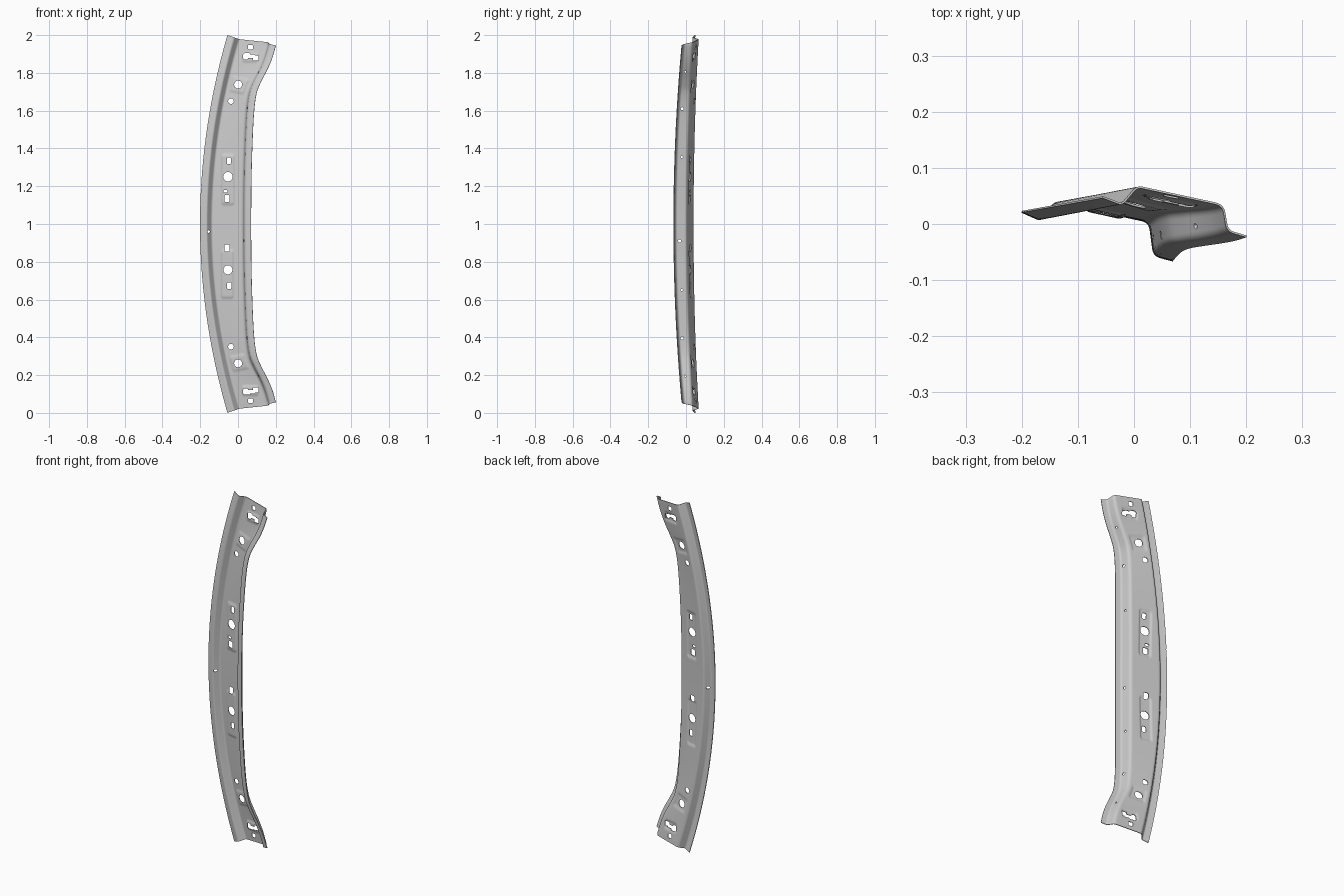
import bpy, bmesh, math
from mathutils import Vector

if "Cube" in bpy.data.objects:
    bpy.data.objects.remove(bpy.data.objects["Cube"])

NZ, SEG = 280, 6          # rows along the length, samples per corner
WEB = 36                  # samples across the web


def smooth(a, b, v):
    t = max(0.0, min(1.0, (v - a) / (b - a)))
    return t * t * (3 - 2 * t)


# Sideways sweep of the right-hand edge against distance from mid length
SWEEP = [(0, 0), (.2, .001), (.4, .006), (.6, .016), (.7, .031), (.76, .056),
         (.82, .087), (.88, .112), (.945, .131)]


def sweep(d):
    n = len(SWEEP)

    def slope(i):
        if i == 0:
            return 0
        a, b = SWEEP[i - 1], SWEEP[min(i + 1, n - 1)]
        return (b[1] - a[1]) / (b[0] - a[0])
    d = abs(d)
    i = max(k for k in range(n - 1) if SWEEP[k][0] <= d)
    (x0, y0), (x1, y1) = SWEEP[i], SWEEP[i + 1]
    h = x1 - x0
    t = (d - x0) / h
    return ((2*t**3 - 3*t*t + 1) * y0 + (t**3 - 2*t*t + t) * h * slope(i)
            + (3*t*t - 2*t**3) * y1 + (t**3 - t*t) * h * slope(i + 1))


# Mid-length section: x, y, half length, rise in y at the ends, corner radius
SECTION = [(-.200, .022, 1.0, .026, 0), (-.166, .007, .988, .028, .008),
           (-.139, .040, .978, .027, .010), (.028, .004, .962, .030, .014),
           (.036, -.056, .952, .044, .012), (.070, -.065, .945, .043, 0)]

# Embossed pads: x centre, z offset from middle, half width, half height
PADS = [(-.053, .235, .038, .137), (-.056, -.265, .036, .132),
        (.065, .882, .047, .029), (.065, -.882, .047, .029)]


def section_row(u):
    pts = []
    for i, (x, y, L, dy, r) in enumerate(SECTION):
        z = u * L
        x += .145 * u * u if i < 3 else sweep(min(abs(z), .945))
        pts.append(Vector((x, y + dy * u * u, z)))
    out = [(pts[0], None)]
    for i in range(1, 5):
        p, r = pts[i], SECTION[i][4]
        a = p + (pts[i - 1] - p).normalized() * r
        b = p + (pts[i + 1] - p).normalized() * r
        if i == 3:            # flat web between the two shoulder bends
            s = out[-1][0]
            for k in range(1, WEB):
                out.append((s.lerp(a, k / WEB), k / WEB))
        for k in range(SEG + 1):
            t = k / SEG
            out.append((a * (1-t)**2 + p * 2*t*(1-t) + b * t*t, None))
    out.append((pts[5], None))
    # Pads and raised cross bands in the web
    row = []
    for p, f in out:
        p = p.copy()
        if f is not None:
            lift = 0
            for cx, cz, hw, hh in PADS:
                q = Vector((abs(p.x - cx) - hw + .016, abs(p.z - cz) - hh + .016))
                dist = Vector((max(q.x, 0), max(q.y, 0))).length
                lift += .005 * (1 - smooth(.004, .016, dist))
            d = abs(p.z) + .2 * p.x
            band = smooth(.69, .702, d) * (1 - smooth(.768, .78, d))
            lift += .004 * band * smooth(.05, .2, f) * (1 - smooth(.8, .95, f))
            p.y -= lift
        row.append(p + Vector((0, 0, 1)))
    return row


def mesh_object(name, bm):
    bmesh.ops.recalc_face_normals(bm, faces=bm.faces)
    me = bpy.data.meshes.new(name)
    bm.to_mesh(me)
    bm.free()
    ob = bpy.data.objects.new(name, me)
    bpy.context.collection.objects.link(ob)
    return ob


# Pressed sheet panel
bm = bmesh.new()
rows = [[bm.verts.new(p) for p in section_row(-1 + 2 * j / NZ)] for j in range(NZ + 1)]
for r0, r1 in zip(rows, rows[1:]):
    for k in range(len(r0) - 1):
        bm.faces.new((r0[k], r0[k + 1], r1[k + 1], r1[k]))
panel = mesh_object("roof_bow_panel", bm)
sol = panel.modifiers.new("thickness", 'SOLIDIFY')
sol.thickness, sol.offset = .0035, 0

# Hole cutters
bm = bmesh.new()


def prism(poly, lo, hi, axis='y'):
    def mk(p, d):
        return bm.verts.new((p[0], d, p[1]) if axis == 'y' else (d, p[0], p[1]))
    a, b = [mk(p, lo) for p in poly], [mk(p, hi) for p in poly]
    n = len(poly)
    bm.faces.new(a)
    bm.faces.new(b[::-1])
    for i in range(n):
        bm.faces.new((a[i], b[i], b[(i + 1) % n], a[(i + 1) % n]))


def disc(x, z, r, n=24):
    return [(x + r * math.cos(2*math.pi*i/n), z + r * math.sin(2*math.pi*i/n))
            for i in range(n)]


def rounded(x, z, w, h, r=.005):
    out = []
    for i, (sx, sz) in enumerate([(1, 1), (-1, 1), (-1, -1), (1, -1)]):
        for k in range(4):
            a = math.pi / 2 * (i + k / 3)
            out.append((x + sx * (w/2 - r) + r * math.cos(a),
                        z + sz * (h/2 - r) + r * math.sin(a)))
    return out


# Round and square holes in the web, left wall and left edge
for x, z, r in [(-.053, 1.25, .025), (-.053, .757, .024), (-.155, .96, .007),
                (-.200, 1.192, .008)]:
    prism(disc(x, z, r), -.2, .2)
for x, z, w, h in [(-.048, 1.335, .022, .034), (-.066, 1.173, .022, .013),
                   (-.058, 1.135, .027, .036), (-.058, .872, .027, .036),
                   (-.046, .673, .022, .034)]:
    prism(rounded(x, z, w, h), -.2, .2)

# Holes repeated at both ends
SLOT = [(.028, .876), (.034, .870), (.050, .870), (.054, .879), (.080, .879),
        (.080, .866), (.108, .866), (.108, .892), (.092, .892), (.088, .897),
        (.066, .897), (.062, .904), (.034, .904), (.028, .898)]
for s in (1, -1):
    prism(disc(.001, 1 + .738 * s, .021), -.2, .2)
    prism(disc(-.037, 1 + .65 * s, .015), -.2, .2)
    prism(rounded(.066, 1 + .936 * s, .026, .024), -.2, .2)
    prism([(x, 1 + s * z) for x, z in SLOT], -.2, .2)

# Small holes through the right wall
for y, z, r in [(-.020, 1.61, .008), (-.022, 1.355, .006), (-.034, .91, .008),
                (-.022, .65, .006), (-.020, .395, .008), (-.004, .195, .005),
                (-.004, 1.805, .005)]:
    x = .032 + sweep(z - 1)
    prism(disc(y, z, r, 16), x - .03, x + .03, 'x')

cutters = mesh_object("hole_cutters", bm)
cutters.hide_render = True
cutters.hide_set(True)
cut = panel.modifiers.new("holes", 'BOOLEAN')
cut.operation, cut.solver, cut.object = 'DIFFERENCE', 'EXACT', cutters

# Apply, shade and settle on the ground
bpy.context.view_layer.objects.active = panel
panel.select_set(True)
for m in ("thickness", "holes"):
    bpy.ops.object.modifier_apply(modifier=m)
bpy.data.objects.remove(cutters)
bpy.ops.object.shade_smooth_by_angle(angle=math.radians(35))
co = [v.co for v in panel.data.vertices]
lo = Vector([min(c[i] for c in co) for i in range(3)])
hi = Vector([max(c[i] for c in co) for i in range(3)])
for v in panel.data.vertices:
    v.co -= Vector(((lo.x + hi.x) / 2, (lo.y + hi.y) / 2, lo.z))
